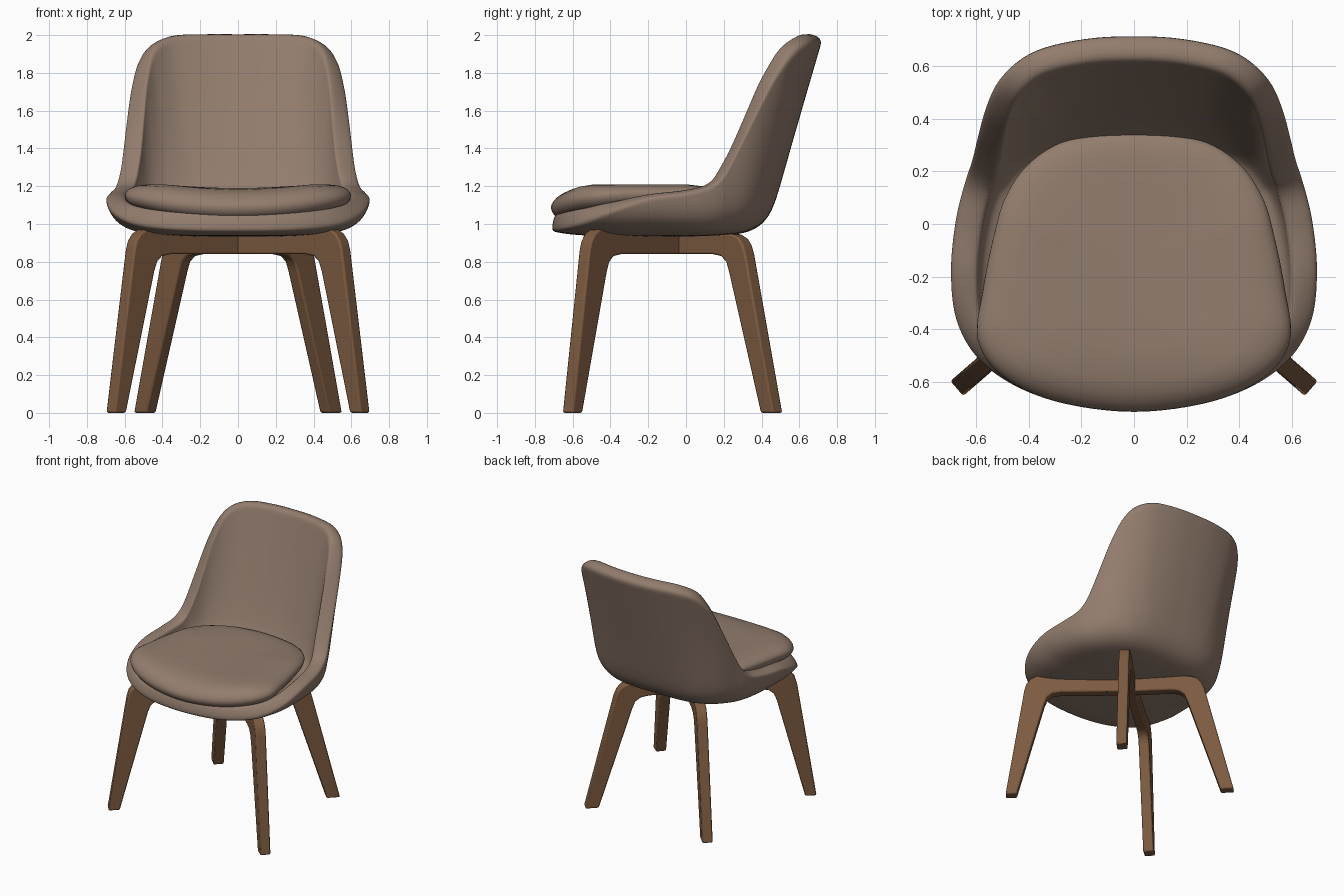
import bpy, bmesh, math
from mathutils import Vector

if "Cube" in bpy.data.objects:
    bpy.data.objects.remove(bpy.data.objects["Cube"])


def material(name, color):
    mat = bpy.data.materials.new(name)
    mat.use_nodes = True
    mat.diffuse_color = (*color, 1)
    mat.node_tree.nodes["Principled BSDF"].inputs["Base Color"].default_value = (*color, 1)
    return mat


fabric = material("taupe fabric", (0.29, 0.205, 0.155))
wood = material("walnut wood", (0.205, 0.105, 0.052))


def finish(bm, name, mat):
    bmesh.ops.recalc_face_normals(bm, faces=bm.faces)
    mesh = bpy.data.meshes.new(name)
    bm.to_mesh(mesh)
    bm.free()
    mesh.materials.append(mat)
    obj = bpy.data.objects.new(name, mesh)
    bpy.context.collection.objects.link(obj)
    return obj


def smooth(obj, degrees):
    bpy.ops.object.select_all(action="DESELECT")
    obj.select_set(True)
    bpy.context.view_layer.objects.active = obj
    bpy.ops.object.shade_smooth_by_angle(angle=math.radians(degrees))


def closed_spline(half, x_slots, steps=4):
    """Mirror half an outline across x and run a smooth closed curve through it."""
    pts = [Vector(p) for p in half]
    for p in reversed(half[1:-1]):
        pts.append(Vector([-v if i in x_slots else v for i, v in enumerate(p)]))
    out, n = [], len(pts)
    for i in range(n):
        a, b, c, d = (pts[(i + k) % n] for k in (-1, 0, 1, 2))
        for s in range(steps):
            t = s / steps
            out.append(b + (c - a) * (t / 2) + (a * 2 - b * 5 + c * 4 - d) * (t * t / 2)
                       + (b * 3 - a - c * 3 + d) * (t ** 3 / 2))
    return out


def bridge(bm, ring_a, ring_b):
    n = len(ring_a)
    for i in range(n):
        j = (i + 1) % n
        bm.faces.new((ring_a[i], ring_a[j], ring_b[j], ring_b[i]))


def cap(bm, ring, co):
    tip = bm.verts.new(co)
    for i in range(len(ring)):
        bm.faces.new((ring[i], ring[(i + 1) % len(ring)], tip))


# Bucket shell: each rib runs from the floor centre, round the base corner, to the rim.
# Columns: rim x y z, base corner x y, corner tightness
ribs = [
    (0, -.705, 1.015, 0, -.6, 1.5),
    (.3, -.67, 1.02, .28, -.57, 1.5),
    (.525, -.56, 1.045, .46, -.48, 1.7),
    (.63, -.4, 1.1, .58, -.35, 2),
    (.65, -.2, 1.155, .63, -.17, 2),
    (.63, 0, 1.18, .615, .02, 2.5),
    (.595, .14, 1.225, .585, .14, 3),
    (.567, .23, 1.36, .55, .2, 4),
    (.546, .33, 1.57, .5, .265, 5),
    (.522, .43, 1.78, .43, .315, 6),
    (.475, .53, 1.93, .34, .35, 7),
    (.365, .62, 1.993, .23, .37, 7),
    (.18, .665, 2.003, .11, .375, 7),
    (0, .675, 2.003, 0, .375, 7),
]
FLOOR, THICK, SPANS, DENSE = 0.985, 0.15, 24, 80
centre = Vector((0, -.05, FLOOR))


def rib_points(p):
    """Evenly spaced points along one rib, each with its padding share."""
    w = p[5]
    back = min(1, max(0, (w - 2) / 5))
    rim, base = Vector(p[:3]), Vector((p[3], p[4], FLOOR + .02 * back))
    path, lengths = [], [0]
    for k in range(DENSE + 1):
        t = k / DENSE
        a, b, c = (1 - t) ** 2, 2 * w * t * (1 - t), t * t
        co = (centre * a + base * b + rim * c) / (a + b + c)
        path.append((co, .7 + .3 * back * 4 * t * (1 - t)))
        if k:
            lengths.append(lengths[-1] + (co - path[-2][0]).length)
    out, k = [], 0
    for s in range(1, SPANS + 1):
        goal = lengths[-1] * s / SPANS
        while k < DENSE - 1 and lengths[k + 1] < goal:
            k += 1
        f = (goal - lengths[k]) / (lengths[k + 1] - lengths[k])
        (p0, pad0), (p1, pad1) = path[k], path[k + 1]
        out.append((p0.lerp(p1, f), pad0 + (pad1 - pad0) * f))
    return out


columns = [rib_points(p) for p in closed_spline(ribs, (0, 3))]
bm = bmesh.new()
rings = [[bm.verts.new(col[k][0]) for col in columns] for k in range(SPANS)]
padding = [col[k][1] for k in range(SPANS) for col in columns] + [.7]
for inner, outer in zip(rings, rings[1:]):
    bridge(bm, inner, outer)
cap(bm, rings[0], centre)
shell = finish(bm, "bucket_shell", fabric)
group = shell.vertex_groups.new(name="padding")
for i, share in enumerate(padding):
    group.add([i], share, "REPLACE")
solid = shell.modifiers.new("thickness", "SOLIDIFY")
solid.thickness = THICK
solid.offset = 0
solid.vertex_group = group.name
sub = shell.modifiers.new("rounding", "SUBSURF")
sub.levels = sub.render_levels = 2
smooth(shell, 120)

# Seat cushion: one outline, repeated as shrinking rings over a domed height
outline = closed_spline([
    (0, -.715), (.3, -.675), (.5, -.58), (.595, -.44), (.575, -.25), (.535, -.05),
    (.49, .1), (.4, .23), (.25, .32), (0, .36)], (0,), 6)
# Columns: inset scale, share of the way from seam to crown, drop below the seam
layers = [(.9, 0, .06), (.965, 0, .04), (.99, 0, .02), (1, 0, 0), (.995, .25, 0),
          (.975, .5, 0), (.94, .72, 0), (.88, .9, 0), (.78, 1, 0), (.55, 1, 0), (.25, 1, 0)]
pivot = Vector((0, -.17))
bm = bmesh.new()
rings = []
for scale, rise, drop in layers:
    ring = []
    for p in outline:
        q = pivot + (p - pivot) * scale
        seam = 1.085 + .06 * (p.x / .6) ** 2 + .06 * max(0, p.y + .5)
        crown = 1.19 + .02 * min(1, (q.x / .4) ** 2) * (1 if q.y < 0 else max(0, 1 - q.y * 4))
        crown -= .8 * max(0, -.5 - q.y) ** 2
        ring.append(bm.verts.new((q.x, q.y, seam + (crown - seam) * rise - drop)))
    rings.append(ring)
for low, high in zip(rings, rings[1:]):
    bridge(bm, low, high)
cap(bm, rings[-1], (0, pivot.y, 1.19))
cap(bm, rings[0], (0, pivot.y, 1.02))
cushion = finish(bm, "seat_cushion", fabric)
smooth(cushion, 80)

# Bent wood legs: each is a side profile (distance from the crossing, height) given a width
front_profile = [(0, .84), (.5, .84), (.56, .83), (.595, .8), (.615, .75), (.815, 0), (.895, 0),
                 (.76, .86), (.745, .91), (.715, .95), (.67, .975), (.6, .98), (0, .96)]
rear_profile = [(0, .84), (.29, .84), (.35, .83), (.39, .8), (.41, .75), (.65, 0), (.745, 0),
                (.535, .84), (.515, .89), (.485, .925), (.44, .945), (.38, .95), (0, .95)]


def leg(name, points, degrees, width=.075):
    a = math.radians(degrees)
    along = Vector((math.cos(a), math.sin(a), 0))
    across = Vector((-math.sin(a), math.cos(a), 0)) * width
    bm = bmesh.new()
    start = Vector((0, -.04, 0)) - across / 2
    face = bm.faces.new([bm.verts.new(start + along * r + Vector((0, 0, z))) for r, z in points])
    grown = bmesh.ops.extrude_face_region(bm, geom=[face])["geom"]
    bmesh.ops.translate(bm, vec=across, verts=[v for v in grown if isinstance(v, bmesh.types.BMVert)])
    obj = finish(bm, name, wood)
    bevel = obj.modifiers.new("soft_edges", "BEVEL")
    bevel.width = .01
    bevel.segments = 2
    bevel.angle_limit = math.radians(40)
    smooth(obj, 35)


leg("front_left_leg", front_profile, -41)
leg("front_right_leg", front_profile, 221)
leg("rear_left_leg", rear_profile, 45)
leg("rear_right_leg", rear_profile, 135)
